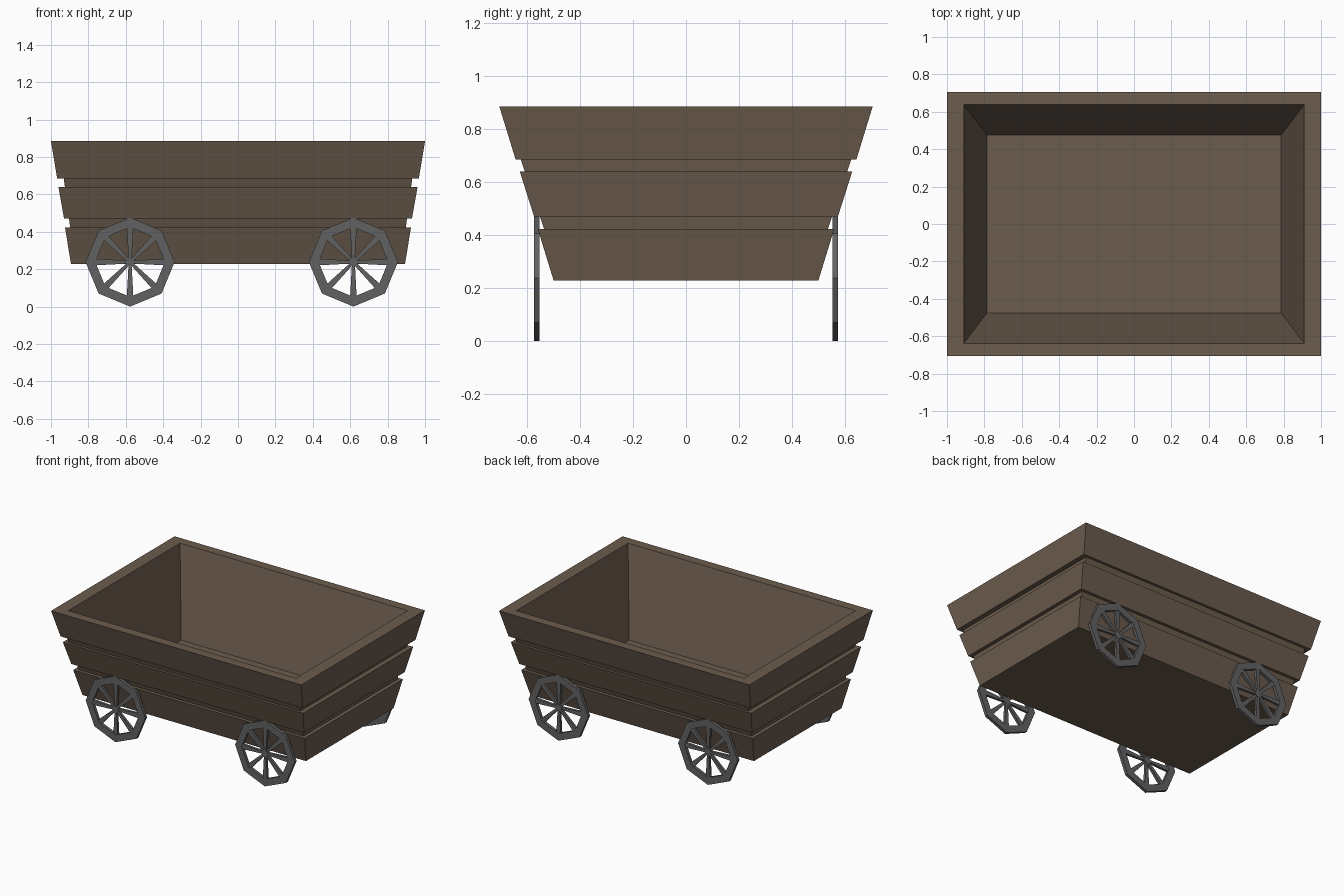
import bpy, bmesh, math
from mathutils import Matrix, Vector

old = bpy.data.objects.get("Cube")
if old:
    bpy.data.objects.remove(old, do_unlink=True)


def make_material(name, rgb):
    mat = bpy.data.materials.new(name)
    mat.use_nodes = True
    mat.diffuse_color = (*rgb, 1)
    mat.node_tree.nodes["Principled BSDF"].inputs["Base Color"].default_value = (*rgb, 1)
    return mat


wood = make_material("brown wood", (0.15, 0.107, 0.076))
iron = make_material("grey iron", (0.12, 0.12, 0.123))


def loft(bm, loops, closed=False):
    """Join loops of points with quads; cap the ends, or close the loops into a tube."""
    rings = [[bm.verts.new(p) for p in loop] for loop in loops]
    n = len(rings[0])
    pairs = list(zip(rings, rings[1:]))
    if closed:
        pairs.append((rings[-1], rings[0]))
    else:
        bm.faces.new(rings[0])
        bm.faces.new(rings[-1])
    for a, b in pairs:
        for i in range(n):
            j = (i + 1) % n
            bm.faces.new((a[i], a[j], b[j], b[i]))


def finish(bm, name, mat):
    bmesh.ops.recalc_face_normals(bm, faces=bm.faces)
    mesh = bpy.data.meshes.new(name)
    bm.to_mesh(mesh)
    bm.free()
    mesh.materials.append(mat)
    obj = bpy.data.objects.new(name, mesh)
    bpy.context.collection.objects.link(obj)
    return obj


def rect(z, hx, hy):
    return [(-hx, -hy, z), (hx, -hy, z), (hx, hy, z), (-hx, hy, z)]


def core(z):
    """Outer outline of the tub behind the planks at height z."""
    return rect(z, 0.842 + 0.131 * z, 0.394 + 0.336 * z)


# Hollow tub with sloping walls
BASE, TOP = 0.228, 0.885
bm = bmesh.new()
loft(bm, [core(BASE), core(TOP), rect(TOP, 0.91, 0.638), rect(0.28, 0.786, 0.475)])
finish(bm, "tub", wood)

# Flared planks wrapped around the tub: bottom (z, x, y), top (z, x, y)
planks = {
    "lower_planks": ((BASE, 0.893, 0.50), (0.423, 0.925, 0.56)),
    "middle_planks": ((0.47, 0.93, 0.574), (0.64, 0.96, 0.628)),
    "upper_planks": ((0.686, 0.967, 0.644), (TOP, 1.0, 0.705)),
}
for name, (low, high) in planks.items():
    bm = bmesh.new()
    loft(bm, [rect(*low), rect(*high), core(high[0]), core(low[0])], closed=True)
    finish(bm, name, wood)

# Eight-sided spoked wheels
RADIUS, INNER, HALF = 0.238, 0.186, 0.011


def octagon(r, y):
    return [(r * math.cos(i * math.pi / 4), y, r * math.sin(i * math.pi / 4))
            for i in range(8)]


def build_wheel(name, location):
    bm = bmesh.new()
    loft(bm, [octagon(RADIUS, -HALF), octagon(RADIUS, HALF),
              octagon(INNER, HALF), octagon(INNER, -HALF)], closed=True)
    loft(bm, [octagon(0.026, -HALF), octagon(0.026, HALF)])
    for i in range(8):
        turn = Matrix.Rotation(i * math.pi / 4, 3, 'Y')
        # Spoke widens towards the rim
        loops = [[turn @ Vector((r, y, z)) for y, z in
                  ((-d, -w), (d, -w), (d, w), (-d, w))]
                 for r, w, d in ((0.01, 0.008, 0.009), (0.195, 0.018, 0.009))]
        loft(bm, loops)
    finish(bm, name, iron).location = location


for side, y in (("front", -0.564), ("back", 0.564)):
    for end, x in (("right", -0.577), ("left", 0.617)):
        build_wheel(f"{side}_{end}_wheel", (x, y, RADIUS))
